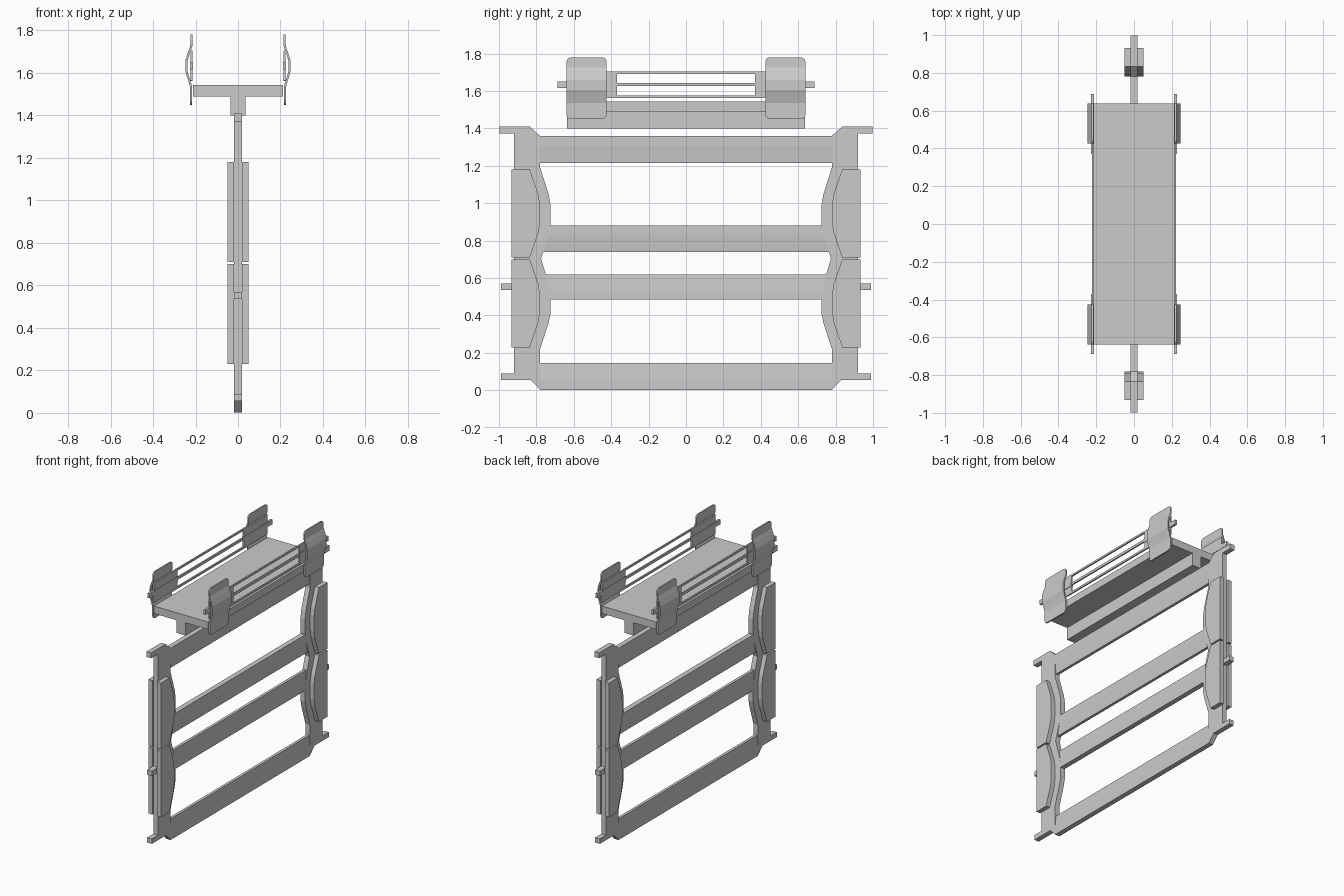
import bpy, bmesh

if "Cube" in bpy.data.objects:
    bpy.data.objects.remove(bpy.data.objects["Cube"])


def prism(name, pts, axis, lo, hi, round_ends=0.0):
    """Extrude a 2D outline along x (pts are y,z) or y (pts are x,z)."""
    bm = bmesh.new()
    place = (lambda p, t: (t, p[0], p[1])) if axis == 'x' else (lambda p, t: (p[0], t, p[1]))
    a = [bm.verts.new(place(p, lo)) for p in pts]
    b = [bm.verts.new(place(p, hi)) for p in pts]
    bm.faces.new(a)
    bm.faces.new(b[::-1])
    n = len(pts)
    for i in range(n):
        bm.faces.new((a[i], b[i], b[(i + 1) % n], a[(i + 1) % n]))
    if round_ends:
        # round the four plate corners (short edges at top and bottom)
        zs = [p[1] for p in pts]
        es = [e for e in bm.edges
              if abs(e.verts[0].co.y - e.verts[1].co.y) < 1e-5
              and abs(e.verts[0].co.z - e.verts[1].co.z) < 1e-5
              and min(abs(e.verts[0].co.z - min(zs)), abs(e.verts[0].co.z - max(zs))) < 1e-5]
        bmesh.ops.bevel(bm, geom=es, offset=round_ends, segments=3, profile=0.5,
                        affect='EDGES')
    bmesh.ops.recalc_face_normals(bm, faces=bm.faces)
    me = bpy.data.meshes.new(name)
    bm.to_mesh(me)
    bm.free()
    ob = bpy.data.objects.new(name, me)
    bpy.context.collection.objects.link(ob)
    return ob


def box(name, x, y, z):
    return prism(name, [(y[0], z[0]), (y[1], z[0]), (y[1], z[1]), (y[0], z[1])], 'x', *x)


def span(s, a, b):
    return sorted((s * a, s * b))


T = 0.018  # half thickness of the lower frame

# Side posts with wavy inner edge and lugs
post = [(0.78, 0.003), (0.83, 0.055), (0.99, 0.055), (0.99, 0.09), (0.92, 0.09),
        (0.92, 1.372), (0.998, 1.372), (0.998, 1.41), (0.835, 1.41), (0.78, 1.36),
        (0.78, 1.19), (0.735, 1.05), (0.724, 0.99), (0.724, 0.89), (0.735, 0.83),
        (0.775, 0.705), (0.735, 0.57), (0.724, 0.52), (0.724, 0.41), (0.735, 0.36),
        (0.78, 0.22)]
pad = [(0.932, 0.0), (0.932, 0.47), (0.835, 0.47), (0.79, 0.34), (0.782, 0.29),
       (0.782, 0.18), (0.79, 0.13), (0.835, 0.0)]
for s, side in ((-1, 'front'), (1, 'back')):
    prism(side + '_post', [(s * y, z) for y, z in post], 'x', -T, T)
    box(side + '_middle_peg', (-T, T), span(s, 0.91, 0.99), (0.535, 0.57))
    # Raised pads on both faces of each post
    for z0, level in ((0.23, 'lower'), (0.71, 'upper')):
        for d, face in ((-1, 'left'), (1, 'right')):
            prism(f'{side}_{level}_{face}_pad', [(s * y, z + z0) for y, z in pad],
                  'x', *span(d, T, 0.049))

# Rails with wedge cross-section, thick edge first, thin edge last
for name, thick, knee, thin in (('bottom_rail', 0.002, 0.06, 0.145),
                                ('lower_middle_rail', 0.485, 0.53, 0.62),
                                ('upper_middle_rail', 0.88, 0.83, 0.74),
                                ('top_rail', 1.36, 1.305, 1.215)):
    w = 0.010
    prism(name, [(-T, thick), (T, thick), (T, knee), (w, thin), (-w, thin), (-T, knee)],
          'y', -0.78, 0.78)

# Upper platform, T-shaped section
prism('platform', [(-0.036, 1.40), (0.036, 1.40), (0.036, 1.49), (0.212, 1.49),
                   (0.212, 1.543), (-0.212, 1.543), (-0.212, 1.49), (-0.036, 1.49)],
      'y', -0.637, 0.637)

# Curved corner plates, side rails and end pins
outer = [(0.226, 1.45), (0.226, 1.535), (0.236, 1.57), (0.247, 1.605), (0.247, 1.66),
         (0.236, 1.695), (0.225, 1.725), (0.224, 1.78)]
inner = [(x - 0.010, z) for x, z in outer]
clip = outer + inner[::-1]
for d, side in ((-1, 'left'), (1, 'right')):
    for s, end in ((-1, 'front'), (1, 'back')):
        prism(f'{side}_{end}_corner_plate', [(d * x, z) for x, z in clip], 'y',
              *span(s, 0.425, 0.638), round_ends=0.022)
        box(f'{side}_{end}_rail_block', span(d, 0.213, 0.223), span(s, 0.37, 0.637),
            (1.565, 1.705))
        box(f'{side}_{end}_end_pin', span(d, 0.211, 0.227), span(s, 0.37, 0.688),
            (1.617, 1.65))
    for name, z in (('low', (1.563, 1.577)), ('middle', (1.626, 1.644)),
                    ('high', (1.692, 1.705))):
        box(f'{side}_{name}_side_rail', span(d, 0.213, 0.223), (-0.42, 0.42), z)
